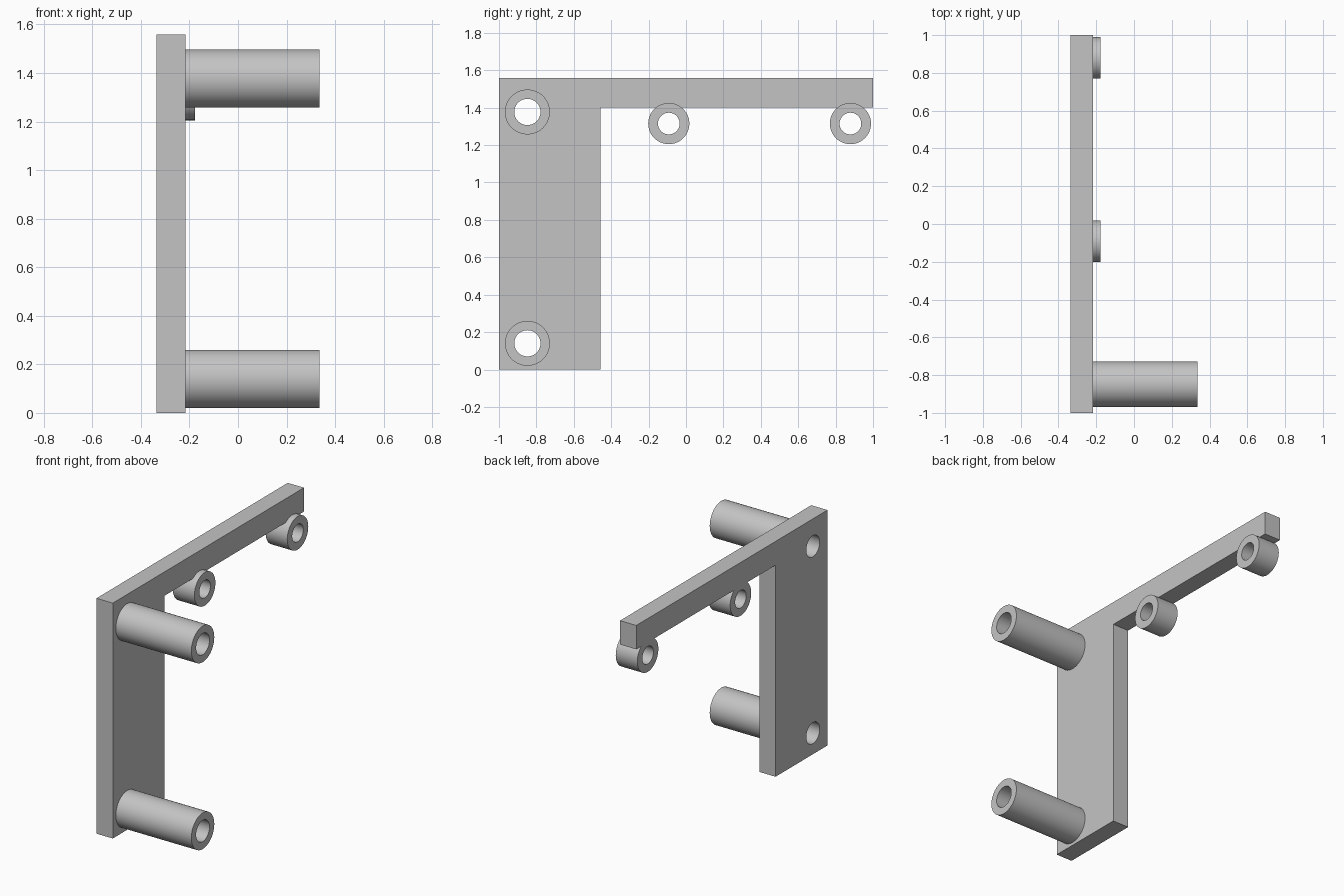
import bpy, bmesh
from math import pi, radians
from mathutils import Matrix, Vector

cube = bpy.data.objects.get("Cube")
if cube:
    bpy.data.objects.remove(cube, do_unlink=True)

BACK, FACE, EYELET_END, POST_END = -0.336, -0.217, -0.178, 0.336
SEGMENTS = 64

grey = bpy.data.materials.new("light grey")
grey.use_nodes = True
grey.diffuse_color = (0.55, 0.55, 0.55, 1)
grey.node_tree.nodes["Principled BSDF"].inputs["Base Color"].default_value = grey.diffuse_color


def finish(bm, name):
    bmesh.ops.recalc_face_normals(bm, faces=bm.faces)
    mesh = bpy.data.meshes.new(name)
    bm.to_mesh(mesh)
    bm.free()
    mesh.materials.append(grey)
    obj = bpy.data.objects.new(name, mesh)
    bpy.context.collection.objects.link(obj)
    return obj


def rod(name, y, z, radius, x0, x1):
    """Solid cylinder along x."""
    bm = bmesh.new()
    place = Matrix.Translation(((x0 + x1) / 2, y, z)) @ Matrix.Rotation(pi / 2, 4, 'Y')
    bmesh.ops.create_cone(bm, cap_ends=True, segments=SEGMENTS, radius1=radius,
                          radius2=radius, depth=x1 - x0, matrix=place)
    return finish(bm, name)


def activate(obj):
    bpy.ops.object.select_all(action='DESELECT')
    obj.select_set(True)
    bpy.context.view_layer.objects.active = obj


def combine(obj, tool, operation):
    """Apply a boolean and discard the helper."""
    mod = obj.modifiers.new("combine", 'BOOLEAN')
    mod.operation, mod.solver, mod.object = operation, 'EXACT', tool
    activate(obj)
    bpy.ops.object.modifier_apply(modifier=mod.name)
    bpy.data.objects.remove(tool, do_unlink=True)


def smooth(obj):
    activate(obj)
    bpy.ops.object.shade_smooth_by_angle(angle=radians(30))


# L-shaped plate: upright and long arm
outline = [(-1, 0), (-0.457, 0), (-0.457, 1.4), (1, 1.4), (1, 1.558), (-1, 1.558)]
bm = bmesh.new()
side = bm.faces.new([bm.verts.new((BACK, y, z)) for y, z in outline])
moved = bmesh.ops.extrude_face_region(bm, geom=[side])["geom"]
bmesh.ops.translate(bm, vec=Vector((FACE - BACK, 0, 0)),
                    verts=[v for v in moved if isinstance(v, bmesh.types.BMVert)])
plate = finish(bm, "bracket_plate")

# Eyelets hanging under the arm, flush with the plate's back
for y in (-0.092, 0.879):
    combine(plate, rod("eyelet", y, 1.315, 0.11, BACK, EYELET_END), 'UNION')
    combine(plate, rod("eyelet_bore", y, 1.315, 0.058, BACK - 0.1, 0), 'DIFFERENCE')

# Hollow posts, bored right through the plate
for name, z in (("lower_post", 0.14), ("upper_post", 1.377)):
    post = rod(name, -0.848, z, 0.12, FACE, POST_END)
    for part in (plate, post):
        combine(part, rod("post_bore", -0.848, z, 0.07, BACK - 0.1, POST_END + 0.1), 'DIFFERENCE')
    smooth(post)
smooth(plate)
